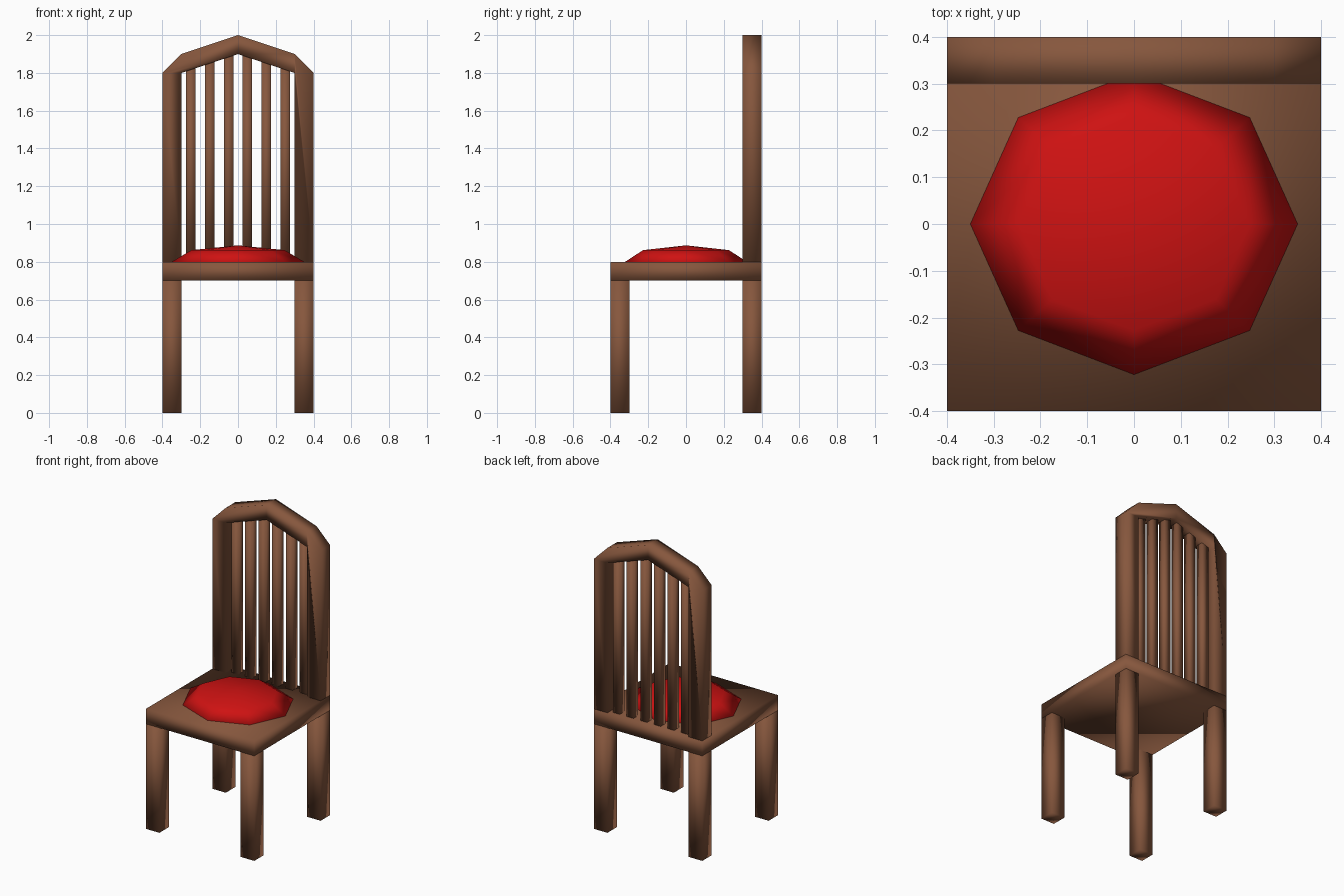
import bpy
import bmesh
from mathutils import Matrix

if "Cube" in bpy.data.objects:
    bpy.data.objects.remove(bpy.data.objects["Cube"])


def material(name, rgb):
    mat = bpy.data.materials.new(name)
    mat.diffuse_color = (*rgb, 1.0)
    mat.use_nodes = True
    mat.node_tree.nodes["Principled BSDF"].inputs["Base Color"].default_value = mat.diffuse_color
    return mat


wood = material("brown wood", (0.24, 0.095, 0.047))
fabric = material("red fabric", (0.62, 0.006, 0.006))


def finish(name, bm, mat):
    """Turn a bmesh into a smooth-shaded object."""
    bmesh.ops.recalc_face_normals(bm, faces=bm.faces)
    for f in bm.faces:
        f.smooth = True
    mesh = bpy.data.meshes.new(name)
    bm.to_mesh(mesh)
    bm.free()
    mesh.materials.append(mat)
    obj = bpy.data.objects.new(name, mesh)
    bpy.context.collection.objects.link(obj)
    return obj


def extrude_profile(name, points, y0, y1, mat):
    """Extrude an x-z outline from y0 to y1."""
    bm = bmesh.new()
    face = bm.faces.new([bm.verts.new((x, y0, z)) for x, z in points])
    geom = bmesh.ops.extrude_face_region(bm, geom=[face])["geom"]
    # the source face stays in place as one cap
    moved = [v for v in geom if isinstance(v, bmesh.types.BMVert)]
    bmesh.ops.translate(bm, verts=moved, vec=(0, y1 - y0, 0))
    if not face.is_valid or len(bm.faces) < len(points) + 2:
        bm.faces.new([v for v in bm.verts if v not in moved])
    return finish(name, bm, mat)


def box(name, x, y, z, mat):
    """Box from (min, max) pairs."""
    outline = [(x[0], z[0]), (x[1], z[0]), (x[1], z[1]), (x[0], z[1])]
    return extrude_profile(name, outline, y[0], y[1], mat)


# Seat board
box("seat", (-0.4, 0.4), (-0.4, 0.4), (0.7, 0.8), wood)

# Four square legs
for row, y in (("front", -0.35), ("back", 0.35)):
    for side, x in (("left", -0.35), ("right", 0.35)):
        box(f"{row}_leg_{side}", (x - 0.05, x + 0.05), (y - 0.05, y + 0.05),
            (0, 0.7), wood)

# Backrest frame: posts and peaked top rail as one outline
half = [(-0.3, 1.8), (-0.3, 0.8), (-0.4, 0.8), (-0.4, 1.8), (-0.3, 1.9)]
mirrored = [(-x, z) for x, z in reversed(half)]
extrude_profile("backrest_frame",
                [(0, 1.9)] + half + [(0, 2.0)] + mirrored,
                0.3, 0.4, wood)

# Six slats, each reaching up into the sloping rail
for i in range(6):
    x = -0.25 + 0.1 * i
    top = 1.92 - abs(x) / 3
    box(f"back_slat_{i + 1}", (x - 0.025, x + 0.025), (0.325, 0.375),
        (0.8, top), wood)

# Cushion: eight-sided flattened ball sunk halfway into the seat
bm = bmesh.new()
bmesh.ops.create_uvsphere(
    bm, u_segments=8, v_segments=4, radius=1.0,
    matrix=Matrix.Translation((0, 0, 0.8)) @ Matrix.Diagonal((0.35, 0.322, 0.087, 1)))
finish("cushion", bm, fabric)
